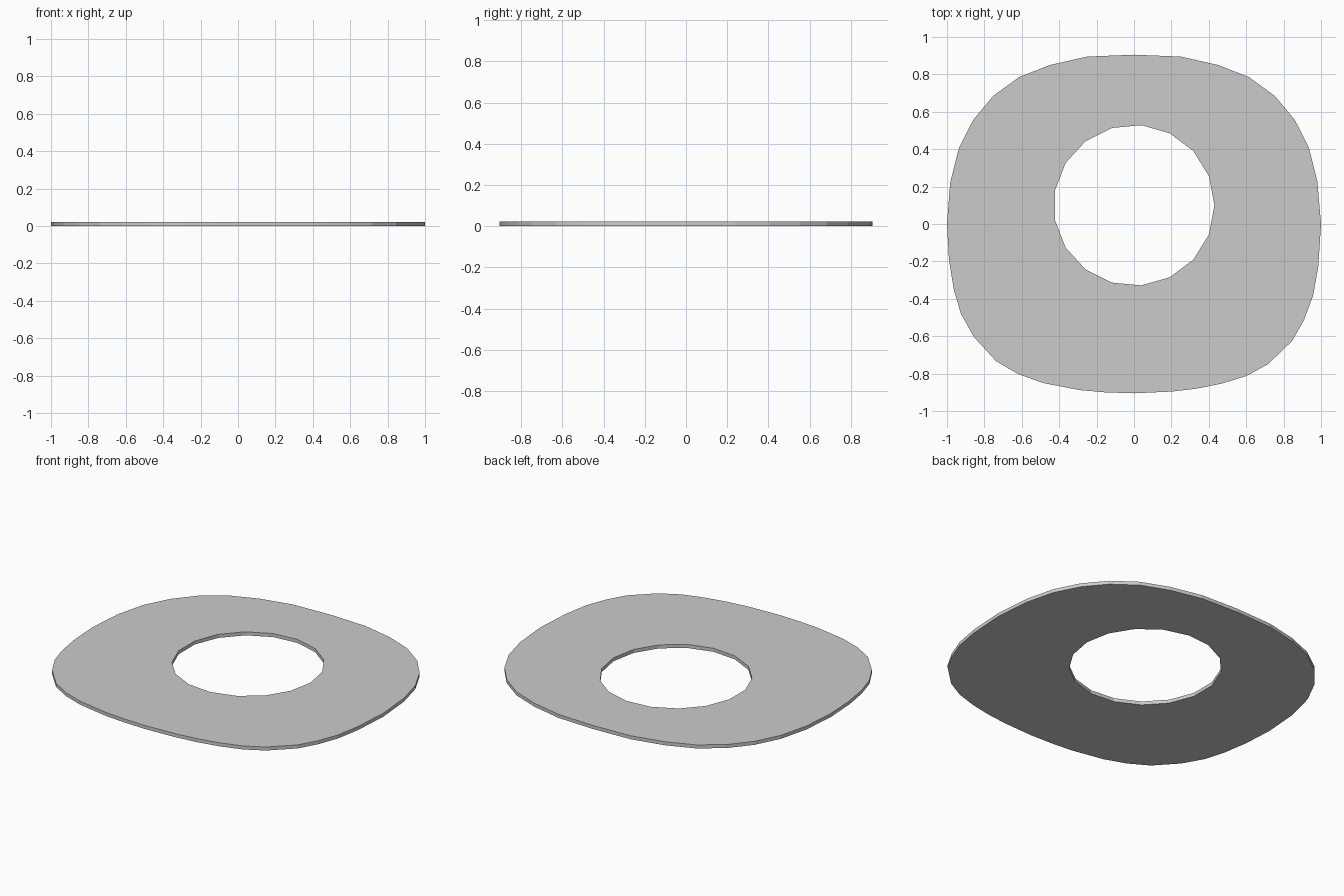
import bpy, bmesh, math

if "Cube" in bpy.data.objects:
    bpy.data.objects.remove(bpy.data.objects["Cube"])

THICK = 0.022

# Outer outline, clockwise from the top centre: right half, then left half
outer = [(0, .905), (.25, .895), (.45, .85), (.615, .785), (.754, .684), (.86, .556),
         (.936, .406), (.98, .23), (1, 0), (.985, -.23), (.957, -.385), (.909, -.513),
         (.845, -.626), (.717, -.749), (.6, -.813), (.47, -.853), (.337, -.88),
         (.2, -.896), (0, -.905),
         (-.155, -.9), (-.29, -.888), (-.487, -.85), (-.62, -.802), (-.738, -.733),
         (-.856, -.604), (-.925, -.481), (-.963, -.353), (-.989, -.193), (-1, 0),
         (-.983, .22), (-.936, .406), (-.86, .556), (-.754, .684), (-.615, .785),
         (-.45, .85), (-.25, .895)]

# Round 17-sided hole, set slightly towards the back
hole = [(.43 * math.cos(math.tau * k / 17), .1 + .43 * math.sin(math.tau * k / 17))
        for k in range(17)]

bm = bmesh.new()


def add_loop(points):
    verts = [bm.verts.new((x, y, 0)) for x, y in points]
    return [bm.edges.new((a, b)) for a, b in zip(verts, verts[1:] + verts[:1])]


# Fill between the two loops, then extrude to a thin plate
edges = add_loop(outer) + add_loop(hole)
bmesh.ops.triangle_fill(bm, edges=edges, use_beauty=True)
ext = bmesh.ops.extrude_face_region(bm, geom=bm.faces[:], use_keep_orig=True)
top = [g for g in ext["geom"] if isinstance(g, bmesh.types.BMVert)]
bmesh.ops.translate(bm, verts=top, vec=(0, 0, THICK))
bmesh.ops.recalc_face_normals(bm, faces=bm.faces[:])

mesh = bpy.data.meshes.new("flat_ring_plate")
bm.to_mesh(mesh)
bm.free()
plate = bpy.data.objects.new("flat_ring_plate", mesh)
bpy.context.collection.objects.link(plate)
